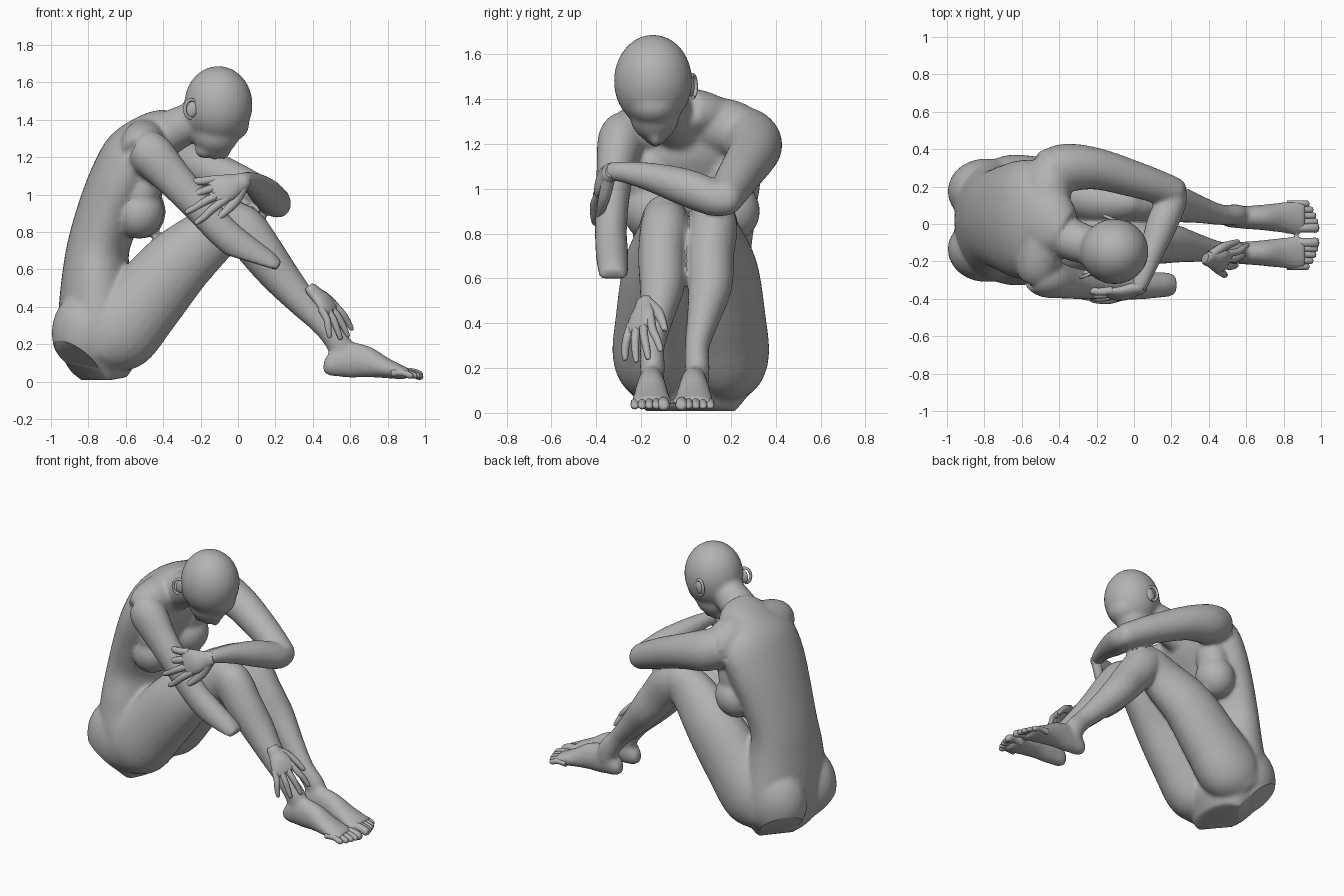
import bpy, bmesh, math
from mathutils import Vector, Matrix

if "Cube" in bpy.data.objects:
    bpy.data.objects.remove(bpy.data.objects["Cube"])

clay = bpy.data.materials.new("grey clay")
clay.use_nodes = True
GREY = (0.45, 0.45, 0.45, 1)
clay.diffuse_color = GREY
clay.node_tree.nodes["Principled BSDF"].inputs["Base Color"].default_value = GREY


def loft(bm, pts, axis=(0, 1, 0), sides=20, steps=5):
    """Closed tube through (x, y, z, half width, half depth); width runs along axis."""
    P = [Vector(p if len(p) == 5 else (*p, p[3])) for p in pts]
    P = [P[0] * 2 - P[1]] + P + [P[-1] * 2 - P[-2]]
    path = []
    for i in range(1, len(P) - 2):
        a, b, c, d = P[i - 1:i + 3]
        for s in range(steps):
            t = s / steps
            path.append(0.5 * (2 * b + (c - a) * t + (2 * a - 5 * b + 4 * c - d) * t * t
                               + (3 * b - a - 3 * c + d) * t ** 3))
    path.append(P[-2])
    rings = []
    for i, p in enumerate(path):
        tan = (path[min(i + 1, len(path) - 1)] - path[max(i - 1, 0)]).to_3d()
        tan.normalize()
        u = Vector(axis)
        u = (u - tan * u.dot(tan)).normalized()
        v = tan.cross(u)
        rings.append([bm.verts.new(p.to_3d() + u * p[3] * math.cos(k) + v * p[4] * math.sin(k))
                      for k in (2 * math.pi * j / sides for j in range(sides))])
    for r, q in zip(rings, rings[1:]):
        for j in range(sides):
            k = (j + 1) % sides
            bm.faces.new((r[j], r[k], q[k], q[j]))
    bm.faces.new(rings[0][::-1])
    bm.faces.new(rings[-1])


def ball(bm, centre, radii, turn=0):
    m = Matrix.Translation(centre) @ Matrix.Rotation(turn, 4, 'Y') @ Matrix.Diagonal((*radii, 1))
    bmesh.ops.create_uvsphere(bm, u_segments=32, v_segments=20, radius=1, matrix=m)


def slice_off(bm, co, no):
    """Cut away everything beyond a plane and close the cut with a flat face."""
    bmesh.ops.bisect_plane(bm, geom=bm.verts[:] + bm.edges[:] + bm.faces[:],
                           plane_co=co, plane_no=no, clear_outer=True)
    bmesh.ops.holes_fill(bm, edges=[e for e in bm.edges if e.is_boundary], sides=0)


def finish(name, bm, angle=40):
    bmesh.ops.recalc_face_normals(bm, faces=bm.faces)
    me = bpy.data.meshes.new(name)
    bm.to_mesh(me)
    bm.free()
    me.materials.append(clay)
    ob = bpy.data.objects.new(name, me)
    bpy.context.collection.objects.link(ob)
    bpy.ops.object.select_all(action='DESELECT')
    ob.select_set(True)
    bpy.context.view_layer.objects.active = ob
    bpy.ops.object.shade_smooth_by_angle(angle=math.radians(angle))
    return ob


bm = bmesh.new()
# Right arm, ending in an oblique cut below the elbow
loft(bm, [(-.53, -.27, 1.26, .09, .1), (-.46, -.29, 1.21, .105, .12), (-.34, -.315, 1.08, .085, .1),
          (-.2, -.33, .93, .075, .09), (-.08, -.335, .8, .072, .086), (.03, -.33, .71, .073, .084),
          (.15, -.325, .635, .068, .07), (.21, -.325, .6, .06, .05)])
slice_off(bm, (.11, -.33, .625), (-.29, 0, -.96))
# Torso, from seat to base of neck
loft(bm, [(-.7, .02, .005, .2, .11), (-.72, .02, .12, .28, .2), (-.745, .02, .3, .325, .215),
          (-.755, .02, .5, .295, .195), (-.75, .03, .7, .262, .168), (-.69, .03, .9, .285, .172),
          (-.615, .025, 1.08, .315, .178), (-.54, .02, 1.22, .31, .172), (-.46, .0, 1.315, .21, .125),
          (-.37, -.05, 1.35, .13, .11)], sides=32)
# Shoulder girdle and neck
loft(bm, [(-.53, -.29, 1.22, .09), (-.51, -.2, 1.265, .12), (-.48, .02, 1.295, .12),
          (-.46, .2, 1.265, .13), (-.44, .32, 1.215, .1)], axis=(1, 0, 0))
loft(bm, [(-.47, -.02, 1.27, .13), (-.34, -.08, 1.345, .113), (-.24, -.115, 1.39, .105),
          (-.12, -.14, 1.42, .1)])
# Chest, breasts and buttocks
for y, x in ((-.15, -.525), (.2, -.515)):
    ball(bm, (x, y, .9), (.127, .13, .138), .4)
    ball(bm, (x + .015, y - .01, 1.03), (.1, .11, .17), .2)
for y in (-.135, .175):
    ball(bm, (-.793, y, .26), (.203, .175, .235))
# Skull, nape, brow, face, nose and lips
ball(bm, (-.105, -.147, 1.48), (.183, .175, .207))
ball(bm, (-.165, -.14, 1.44), (.135, .14, .14))
ball(bm, (-.04, -.145, 1.375), (.1, .11, .09))
ball(bm, (-.12, -.14, 1.335), (.13, .112, .125))
loft(bm, [(-.02, -.14, 1.3, .018), (-.05, -.138, 1.25, .02), (-.075, -.135, 1.215, .028),
          (-.1, -.135, 1.22, .022)], sides=12)
loft(bm, [(-.125, -.18, 1.225, .014), (-.125, -.137, 1.206, .022), (-.125, -.095, 1.225, .014)],
     axis=(1, 0, 0), sides=12)
ball(bm, (-.175, -.135, 1.235), (.055, .052, .042))
# Legs: thigh, knee, calf, ankle, then foot
for y0, hip, knee, calf, ankle in ((-.155, -.142, -.095, -.108, -.15),
                                   (.035, .185, .122, .108, .05)):
    loft(bm, [(-.76, hip, .17, .15, .15), (-.65, hip, .26, .186, .222), (-.5, hip * .97, .425, .176, .207),
              (-.325, hip * .9, .627, .156, .187), (-.14, knee, .785, .125, .152),
              (-.02, knee, .87, .1, .115), (.05, knee, .9, .06, .06)], sides=24)
    loft(bm, [(-.07, knee, .9, .085, .07), (.02, knee, .83, .108, .12), (.12, calf, .7, .106, .118),
              (.22, calf, .57, .1, .104), (.34, (calf + ankle) / 2, .43, .075, .082),
              (.46, ankle, .3, .056, .063), (.54, ankle, .2, .056, .068), (.56, ankle, .12, .05, .06)])
    loft(bm, [(.46, y0, .1, .03, .035), (.495, y0, .095, .05, .068), (.58, y0, .115, .06, .095),
              (.68, y0, .106, .068, .086), (.78, y0, .075, .08, .058), (.87, y0, .05, .088, .038),
              (.915, y0, .042, .08, .028)])
# Left arm, folded across the knees
loft(bm, [(-.48, .27, 1.25, .12), (-.36, .3, 1.2, .13), (-.2, .295, 1.15, .112),
          (0, .24, 1.065, .098), (.14, .195, .995, .088), (.225, .165, .95, .078), (.255, .15, .94, .05)],
     axis=(0, 0, 1))
loft(bm, [(.225, .2, .93, .055), (.205, .13, .955, .08), (.15, .0, 1.005, .084), (.095, -.15, 1.05, .066),
          (.05, -.28, 1.075, .048), (.025, -.335, 1.075, .042), (.01, -.355, 1.07, .03)], axis=(0, 0, 1))

# Fuse the forms into one skin
source = finish("body_source", bm)
remesh = source.modifiers.new("Fuse", 'REMESH')
remesh.mode = 'VOXEL'
remesh.voxel_size = .0125
relax = source.modifiers.new("Relax", 'SMOOTH')
relax.factor, relax.iterations = .5, 9
deps = bpy.context.evaluated_depsgraph_get()
fused = bpy.data.meshes.new_from_object(source.evaluated_get(deps))
bpy.data.objects.remove(source)
bm = bmesh.new()
bm.from_mesh(fused)
bpy.data.meshes.remove(fused)
# Flat facets under the seat, one each side, and the ground contact
slice_off(bm, (-.87, -.14, .105), (-.5, -.42, -.72))
slice_off(bm, (-.87, .18, .105), (-.5, .42, -.72))
slice_off(bm, (0, 0, .008), (0, 0, -1))
finish("body", bm)

# Toes, the big toe on the inner side
for name, s, y0 in (("right_toes", -1, -.155), ("left_toes", 1, .035)):
    bm = bmesh.new()
    for i in range(5):
        y, r = y0 + s * (-.055 + .032 * i), (.027 if i == 0 else .019)
        tip = .99 - .003 * i - .0025 * i * i
        loft(bm, [(tip - .12, y, .045, r, r), (tip - .06, y, .047, r * .9, r * .9),
                  (tip - .02, y, .033, r, r * .9), (tip - .004, y, .03, r * .7, r * .6),
                  (tip, y, .03, r * .25, r * .2)], sides=12, steps=3)
    finish(name, bm, 60)


def hand(name, wrist, direction, normal, curl, size):
    """Palm, four fingers and a thumb; normal points out of the back of the hand."""
    d = Vector(direction).normalized()
    n = Vector(normal)
    n = (n - d * n.dot(d)).normalized()
    a = n.cross(d)
    w = Vector(wrist)

    def at(along, across, out, r1, r2):
        return (*(w + (d * along + a * across + n * out) * size), r1 * size, r2 * size)
    bm = bmesh.new()
    loft(bm, [at(-.02, 0, 0, .03, .02), at(0, 0, 0, .04, .03), at(.04, .002, .002, .05, .03),
              at(.09, .002, .008, .066, .029), at(.145, -.003, .005, .072, .022),
              at(.165, -.003, 0, .062, .013)], axis=a)
    for i, length in enumerate((.15, .17, .16, .12)):
        off, fan = .052 - .036 * i, .045 - .03 * i
        loft(bm, [at(.12, off, .004, .02, .02),
                  at(.15 + length * .3, off + fan * .4, .006 - curl * .15, .019, .019),
                  at(.15 + length * .65, off + fan * .8, -curl * .45, .017, .017),
                  at(.15 + length * .95, off + fan, -curl * .9, .012, .012),
                  at(.15 + length, off + fan, -curl, .004, .004)], axis=a, sides=12, steps=4)
    loft(bm, [at(.02, .02, -.005, .03, .026), at(.08, .072, -.015, .026, .024),
              at(.14, .1, -.022, .019, .018), at(.19, .115, -.03, .013, .012),
              at(.197, .116, -.03, .004, .004)], axis=a, sides=12, steps=4)
    finish(name, bm, 60)


hand("left_hand", (.035, -.34, 1.075), (-.9, -.2, -.36), (.05, -.93, .3), .03, 1.13)
hand("right_hand", (.392, -.185, .495), (.62, -.1, -.72), (.5, -.5, .5), .045, 1)

# Ears: shallow dish with a raised rim, set against the skull
for name, s, x, y in (("right_ear", -1, -.245, -.262), ("left_ear", 1, -.12, .02)):
    bm = bmesh.new()
    ball(bm, (x, y, 1.455), (.032, .018, .045), .3)
    rim = [(x - .005 + .034 * math.sin(t), y + s * (.01 - .014 * math.sin(t)),
            1.457 + .05 * math.cos(t), .009) for t in (math.radians(60 - 30 * k) for k in range(9))]
    loft(bm, rim, axis=(0, 1, 0), sides=10, steps=3)
    finish(name, bm, 60)
